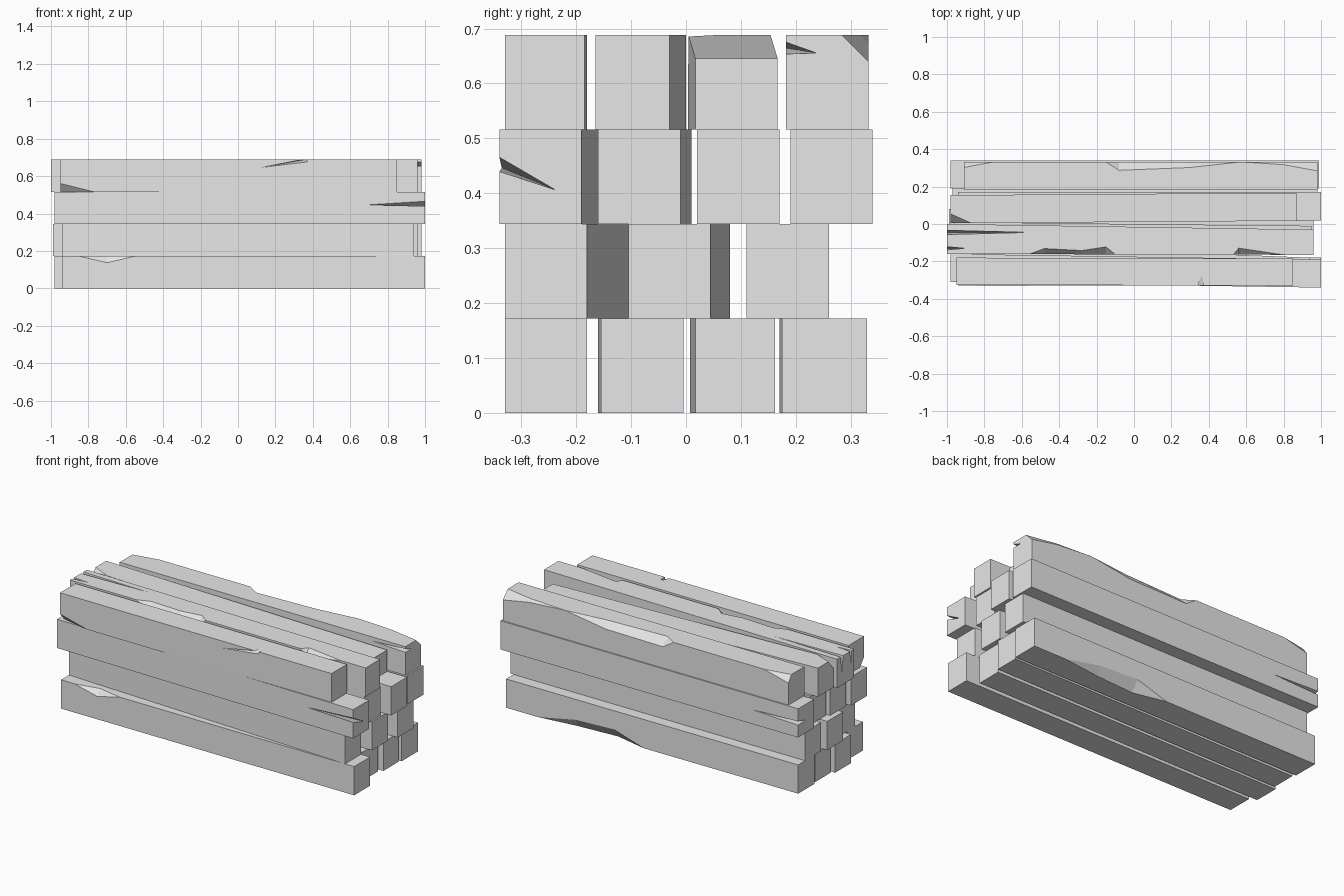
import bpy
import bmesh
from mathutils import Vector

cube = bpy.data.objects.get("Cube")
if cube:
    bpy.data.objects.remove(cube, do_unlink=True)

grey = bpy.data.materials.new("plain_grey")
grey.use_nodes = True
grey.diffuse_color = (0.8, 0.8, 0.8, 1)
grey.node_tree.nodes["Principled BSDF"].inputs["Base Color"].default_value = (0.8, 0.8, 0.8, 1)

HEIGHT = 0.172
# corner numbers: which way is outward in y and z
FRONT_LOW, BACK_LOW, BACK_TOP, FRONT_TOP = range(4)
OUT = [(-1, -1), (1, -1), (1, 1), (-1, 1)]


def make_object(name, bm):
    bmesh.ops.recalc_face_normals(bm, faces=bm.faces)
    mesh = bpy.data.meshes.new(name)
    bm.to_mesh(mesh)
    bm.free()
    mesh.materials.append(grey)
    obj = bpy.data.objects.new(name, mesh)
    bpy.context.collection.objects.link(obj)
    return obj


def beam(name, row, x0, x1, y_left, y_right, width=0.15, chips=(), drop=0, taper=0):
    """Squared log; each chip (corner, x, dy, dz) bevels a corner at station x."""
    stations = sorted({x0, x1} | {c[1] for c in chips})
    bm = bmesh.new()
    rings = []
    for x in stations:
        t = (x - x0) / (x1 - x0)
        y = y_left + (y_right - y_left) * t
        w = width - taper * t
        z0, z1 = row * HEIGHT, (row + 1) * HEIGHT - drop * t
        ring = []
        for i, (sy, sz) in enumerate(OUT):
            dy = dz = 0
            for c, cx, cdy, cdz in chips:
                if c == i and cx == x:
                    dy, dz = cdy, cdz
            cy, cz = (y + w if sy > 0 else y), (z1 if sz > 0 else z0)
            pair = [(x, cy, cz - sz * dz), (x, cy - sy * dy, cz)]
            if sy * sz > 0:
                ring += pair
            else:
                ring += pair[::-1]
        # keep each corner pair in order around the section
        ring = [bm.verts.new(p) for p in ring[1:] + ring[:1]]
        rings.append(ring)
    n = len(rings[0])
    for a, b in zip(rings, rings[1:]):
        for i in range(n):
            j = (i + 1) % n
            bm.faces.new((a[i], a[j], b[j], b[i]))
    bm.faces.new(rings[0])
    bm.faces.new(rings[-1])
    bmesh.ops.remove_doubles(bm, verts=bm.verts, dist=0.0001)
    return make_object(name, bm)


def split(obj, mouth, spread, tip, inner):
    """Cut a tapering crack out of a beam."""
    bm = bmesh.new()
    m, s = Vector(mouth), Vector(spread)
    for p in (m + s, m - s, tip, inner):
        bm.verts.new(p)
    bmesh.ops.convex_hull(bm, input=bm.verts)
    cutter = make_object("crack_cutter", bm)
    cutter.hide_render = True
    mod = obj.modifiers.new("crack", "BOOLEAN")
    mod.operation, mod.object, mod.solver = "DIFFERENCE", cutter, "EXACT"
    graph = bpy.context.evaluated_depsgraph_get()
    graph.update()
    mesh = bpy.data.meshes.new_from_object(obj.evaluated_get(graph))
    obj.modifiers.clear()
    obj.data = mesh
    bpy.data.objects.remove(cutter, do_unlink=True)


# bottom layer
beam("bottom_beam_front", 0, -0.94, 1.0, -0.33, -0.33, chips=[
    (FRONT_TOP, -0.85, 0, 0), (FRONT_TOP, -0.7, 0.03, 0.035), (FRONT_TOP, -0.55, 0, 0)])
beam("bottom_beam_mid_front", 0, -0.98, 0.93, -0.16, -0.155)
beam("bottom_beam_mid_back", 0, -0.96, 0.95, 0.007, 0.017, 0.145)
beam("bottom_beam_back", 0, -0.97, 0.96, 0.17, 0.175, 0.155, chips=[
    (BACK_LOW, 0.75, 0, 0), (BACK_LOW, 0.5, 0.03, 0.05),
    (BACK_LOW, 0.25, 0.045, 0.06), (BACK_LOW, 0.05, 0, 0)])

# second layer, three loose beams
beam("second_beam_front", 1, -0.94, 0.94, -0.255, -0.33)
beam("second_beam_middle", 1, -0.99, 0.96, -0.07, -0.105)
beam("second_beam_back", 1, -0.97, 0.98, 0.11, 0.11)

# third layer
third_front = beam("third_beam_front", 2, -0.98, 1.0, -0.31, -0.34)
beam("third_beam_mid_front", 2, -0.96, 0.95, -0.14, -0.16)
beam("third_beam_mid_back", 2, -0.94, 1.0, 0.02, 0.02)
third_back = beam("third_beam_back", 2, -0.98, 0.99, 0.19, 0.19)

# top layer
top_front = beam("top_beam_front", 3, -0.95, 0.85, -0.325, -0.33, 0.145, chips=[
    (FRONT_LOW, -0.95, 0.04, 0.045), (FRONT_LOW, -0.77, 0, 0)])
top_mid = beam("top_beam_mid_front", 3, -1.0, 0.96, -0.16, -0.165, 0.16, taper=0.025, chips=[
    (FRONT_TOP, -0.56, 0, 0), (FRONT_TOP, -0.48, 0.03, 0.04), (FRONT_TOP, -0.28, 0.02, 0.03),
    (FRONT_TOP, -0.15, 0.04, 0.04), (FRONT_TOP, -0.1, 0, 0), (FRONT_TOP, 0.53, 0, 0),
    (FRONT_TOP, 0.56, 0.035, 0.04), (FRONT_TOP, 0.8, 0, 0)])
beam("top_beam_mid_back", 3, -0.98, 0.87, 0.004, 0.017, drop=0.043, chips=[
    (FRONT_TOP, -0.98, 0.05, 0.06), (FRONT_TOP, -0.87, 0, 0)])
top_back = beam("top_beam_back", 3, -0.91, 0.98, 0.182, 0.182, chips=[
    (BACK_TOP, -0.91, 0.03, 0.04), (BACK_TOP, -0.75, 0, 0), (BACK_TOP, -0.15, 0, 0),
    (BACK_TOP, -0.08, 0.045, 0.045), (BACK_TOP, 0.3, 0.03, 0.04), (BACK_TOP, 0.57, 0, 0),
    (BACK_TOP, 0.8, 0.015, 0.015), (BACK_TOP, 0.98, 0.048, 0.048)])

# cracks in the beam ends and sides
split(third_front, (1.01, -0.345, 0.455), (0, 0, 0.014), (0.66, -0.345, 0.45), (1.01, -0.235, 0.405))
split(third_back, (-0.99, 0.345, 0.43), (0, 0, 0.012), (-0.65, 0.345, 0.43), (-0.99, 0.26, 0.42))
split(top_mid, (-1.01, -0.045, 0.692), (0, 0.012, 0), (-0.54, -0.045, 0.692), (-1.01, -0.045, 0.58))
split(top_mid, (-1.01, -0.13, 0.692), (0, 0.01, 0), (-0.9, -0.13, 0.692), (-1.01, -0.13, 0.6))
split(top_back, (0.99, 0.178, 0.665), (0, 0, 0.012), (0.75, 0.178, 0.665), (0.99, 0.24, 0.655))
split(top_front, (0.37, -0.335, 0.684), (0, 0, 0.01), (0.09, -0.335, 0.64), (0.37, -0.28, 0.69))
